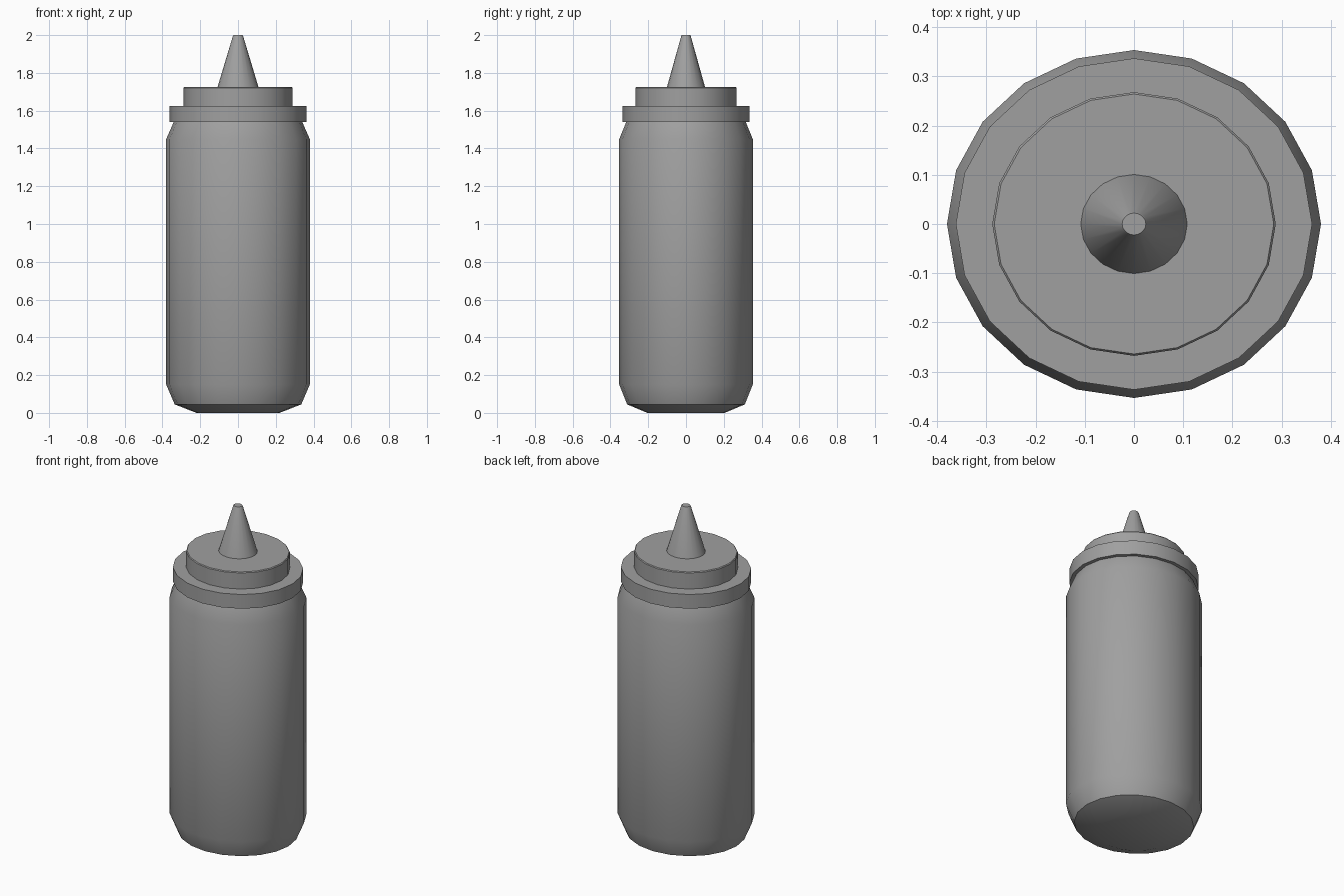
import bpy, bmesh, math

cube = bpy.data.objects.get("Cube")
if cube:
    bpy.data.objects.remove(cube, do_unlink=True)

SIDES = 20
DEPTH = 0.93  # the bottle is slightly narrower front to back

grey = bpy.data.materials.new("plain grey")
grey.use_nodes = True
grey.diffuse_color = (0.35, 0.35, 0.35, 1)
grey.node_tree.nodes["Principled BSDF"].inputs["Base Color"].default_value = (0.35, 0.35, 0.35, 1)


def turned_part(name, profile):
    """Turn (radius, height) points around z, capping both ends."""
    bm = bmesh.new()
    rings = []
    for r, z in profile:
        angles = [math.tau * i / SIDES for i in range(SIDES)]
        rings.append([bm.verts.new((r * math.cos(a), DEPTH * r * math.sin(a), z)) for a in angles])
    for low, high in zip(rings, rings[1:]):
        for i in range(SIDES):
            j = (i + 1) % SIDES
            bm.faces.new((low[i], low[j], high[j], high[i]))
    bm.faces.new(rings[0][::-1])
    bm.faces.new(rings[-1])
    mesh = bpy.data.meshes.new(name)
    bm.to_mesh(mesh)
    bm.free()
    mesh.materials.append(grey)
    obj = bpy.data.objects.new(name, mesh)
    bpy.context.collection.objects.link(obj)
    bpy.ops.object.select_all(action="DESELECT")
    obj.select_set(True)
    bpy.context.view_layer.objects.active = obj
    bpy.ops.object.shade_smooth_by_angle(angle=math.radians(30))
    return obj


# Squeeze bottle with tapered shoulder and base
turned_part("bottle_body", [(0.22, 0), (0.335, 0.045), (0.38, 0.15), (0.38, 1.45), (0.338, 1.545)])
# Screw collar
turned_part("cap_collar", [(0.362, 1.54), (0.362, 1.625)])
# Raised lid with a fine bevel
turned_part("cap_lid", [(0.288, 1.62), (0.288, 1.721), (0.284, 1.726)])
# Conical nozzle
turned_part("nozzle", [(0.11, 1.72), (0.027, 1.995), (0.024, 2.0)])
